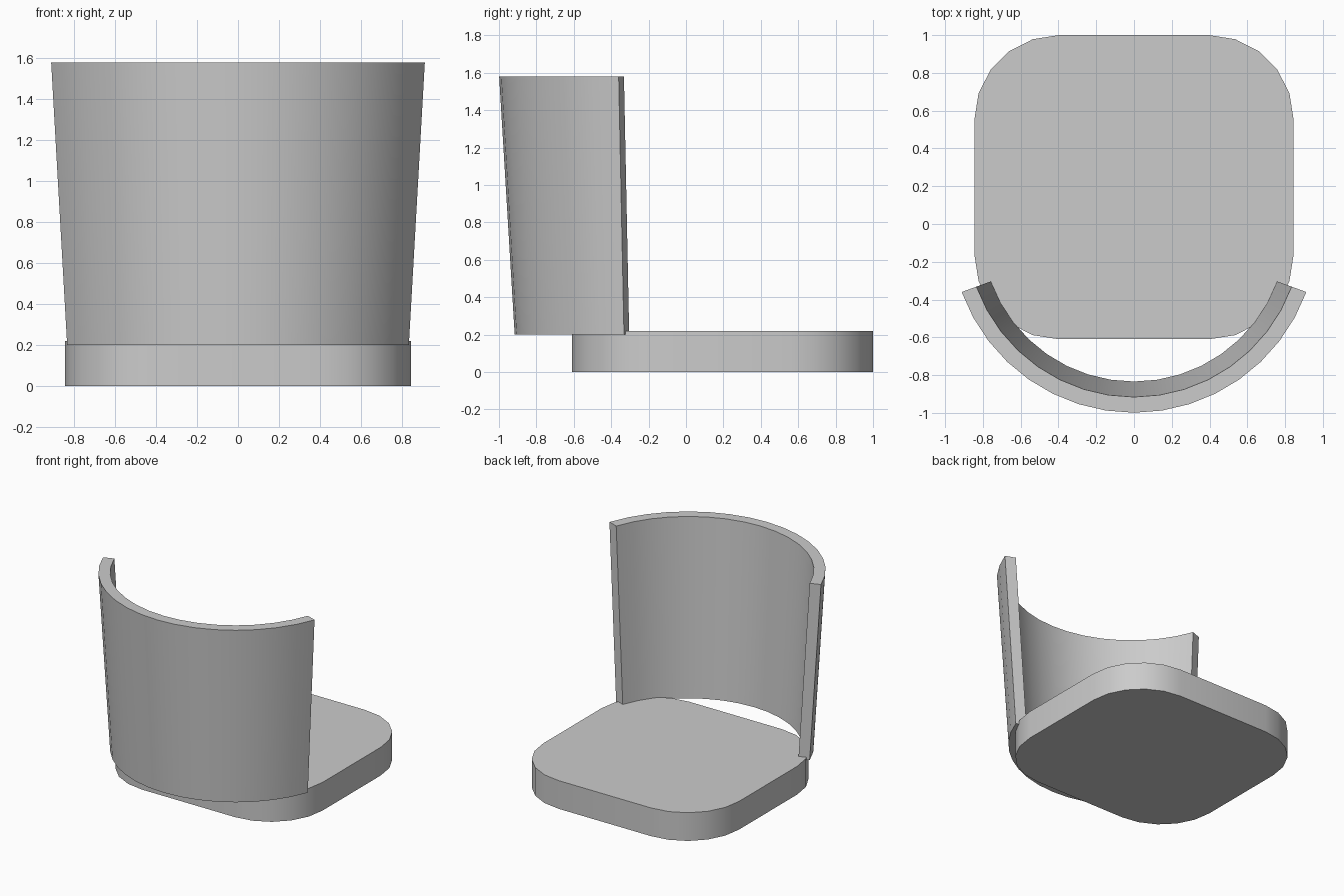
import bpy, bmesh, math

if "Cube" in bpy.data.objects:
    bpy.data.objects.remove(bpy.data.objects["Cube"])

grey = bpy.data.materials.new("light_grey")
grey.diffuse_color = (0.6, 0.6, 0.6, 1)
grey.use_nodes = True
grey.node_tree.nodes["Principled BSDF"].inputs["Base Color"].default_value = grey.diffuse_color


def finish(name, bm):
    """Turn a bmesh into a smooth-shaded object with sharp rims."""
    bmesh.ops.recalc_face_normals(bm, faces=bm.faces)
    mesh = bpy.data.meshes.new(name)
    bm.to_mesh(mesh)
    bm.free()
    mesh.materials.append(grey)
    obj = bpy.data.objects.new(name, mesh)
    bpy.context.collection.objects.link(obj)
    bpy.ops.object.select_all(action='DESELECT')
    obj.select_set(True)
    bpy.context.view_layer.objects.active = obj
    bpy.ops.object.shade_smooth_by_angle(angle=math.radians(35))
    return obj


# Seat cushion: rounded square extruded upward
HALF_X, Y_MIN, Y_MAX, THICK, RADIUS, STEPS = 0.845, -0.61, 1.0, 0.22, 0.447, 5
mid_y, half_y = (Y_MIN + Y_MAX) / 2, (Y_MAX - Y_MIN) / 2
bm = bmesh.new()
outline = []
for corner, (sx, sy) in enumerate([(1, 1), (-1, 1), (-1, -1), (1, -1)]):
    for i in range(STEPS + 1):
        a = math.radians(90 * (corner + i / STEPS))
        x = sx * (HALF_X - RADIUS) + RADIUS * math.cos(a)
        y = mid_y + sy * (half_y - RADIUS) + RADIUS * math.sin(a)
        outline.append(bm.verts.new((x, y, 0)))
base = bm.faces.new(outline)
top = bmesh.ops.extrude_face_region(bm, geom=[base], use_keep_orig=True)
bmesh.ops.translate(bm, vec=(0, 0, THICK),
                    verts=[g for g in top["geom"] if isinstance(g, bmesh.types.BMVert)])
finish("seat", bm)

# Backrest: four-cornered cross-section swept round a flaring arc
CENTRE_Y, SPAN, SEGMENTS = -0.028, 70, 16
section = [(0.806, 0.2), (0.888, 0.2), (0.971, 1.58), (0.888, 1.58)]
bm = bmesh.new()
rings = []
for i in range(SEGMENTS + 1):
    a = math.radians(-SPAN + 2 * SPAN * i / SEGMENTS)
    rings.append([bm.verts.new((r * math.sin(a), CENTRE_Y - r * math.cos(a), z))
                  for r, z in section])
for p, q in zip(rings, rings[1:]):
    for k in range(4):
        n = (k + 1) % 4
        bm.faces.new((p[k], p[n], q[n], q[k]))
bm.faces.new(rings[0])
bm.faces.new(rings[-1])
finish("backrest", bm)
